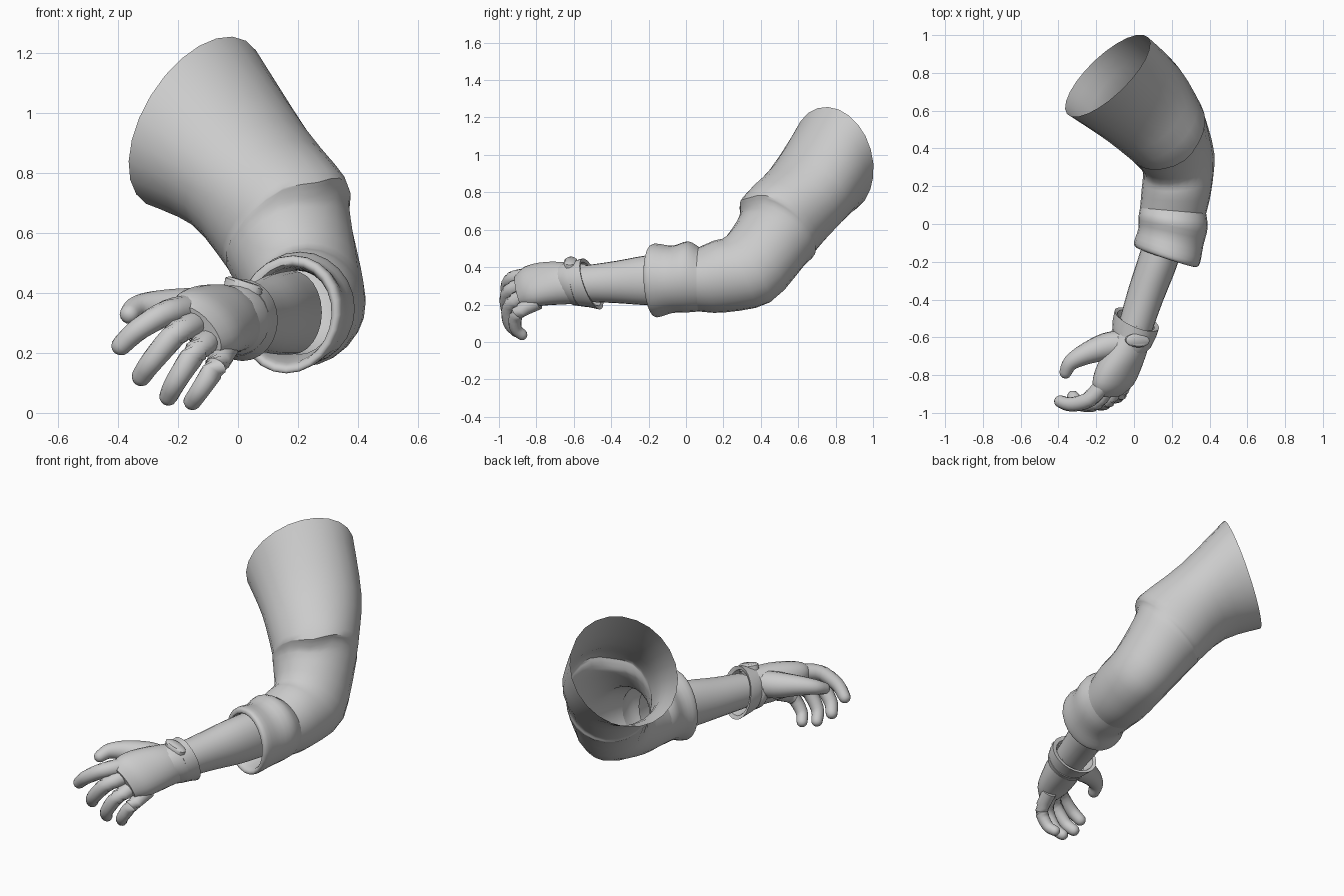
import bpy, bmesh, math
from mathutils import Vector as V

grey = bpy.data.materials.new("cloth grey")
grey.diffuse_color = (0.6, 0.6, 0.6, 1)


def catmull(rows, steps):
    """Smoothly interpolate rows of equal-length number tuples."""
    out, n = [], len(rows)
    for i in range(n - 1):
        a, b, c, d = (rows[max(0, min(n - 1, i + k))] for k in (-1, 0, 1, 2))
        for s in range(steps):
            t = s / steps
            out.append([0.5 * (2 * q + (r - p) * t + (2 * p - 5 * q + 4 * r - w) * t * t
                               + (3 * q - p - 3 * r + w) * t ** 3)
                        for p, q, r, w in zip(a, b, c, d)])
    return out + [list(rows[-1])]


def loft(name, rows, sides=24, steps=3, caps=(False, False), closed=False, angle=45):
    """Skin ellipses; each row is centre xyz, half-axis u xyz, half-axis v xyz."""
    bm = bmesh.new()
    rings = []
    for r in (catmull(rows, steps) if steps > 1 else rows):
        c, u, v = V(r[0:3]), V(r[3:6]), V(r[6:9])
        rings.append([bm.verts.new(c + u * math.cos(a) + v * math.sin(a))
                      for a in (2 * math.pi * k / sides for k in range(sides))])
    pairs = list(zip(rings, rings[1:]))
    if closed:
        pairs.append((rings[-1], rings[0]))
    for p, q in pairs:
        for k in range(sides):
            j = (k + 1) % sides
            bm.faces.new((p[k], p[j], q[j], q[k]))
    for use, ring in zip(caps, (rings[0], rings[-1])):
        if use:
            bm.faces.new(ring)
    bmesh.ops.recalc_face_normals(bm, faces=bm.faces)
    me = bpy.data.meshes.new(name)
    bm.to_mesh(me)
    bm.free()
    ob = bpy.data.objects.new(name, me)
    bpy.context.collection.objects.link(ob)
    me.materials.append(grey)
    bpy.ops.object.select_all(action='DESELECT')
    ob.select_set(True)
    bpy.context.view_layer.objects.active = ob
    bpy.ops.object.shade_smooth_by_angle(angle=math.radians(angle))
    return ob


def digit(name, rows):
    """Round finger along (x, y, z, radius) points with a domed tip."""
    pts = catmull(rows, 4)
    out = []
    for i, p in enumerate(pts):
        t = (V(pts[min(i + 1, len(pts) - 1)][:3]) - V(pts[max(i - 1, 0)][:3])).normalized()
        u = t.cross(V((0.3, 0.6, 0.75))).normalized()
        v = t.cross(u)
        out.append((*p[:3], *(u * p[3]), *(v * p[3])))
    c, r = V(pts[-1][:3]), pts[-1][3]
    for a in (25, 50, 72):
        k = math.radians(a)
        out.append((*(c + t * r * math.sin(k)), *(u * r * math.cos(k)), *(v * r * math.cos(k))))
    return loft(name, out, 14, 1, (True, True), angle=60)


# sleeve: open shoulder end, overlapping fold above the elbow, bent elbow
sleeve = loft("sleeve", [
    (-.14, .785, .97, .225, .175, .13, .01, -.13, .255),
    (.035, .648, .79, .205, .175, .05, .06, -.13, .18),
    (.157, .505, .64, .19, .14, .035, .09, -.15, .175),
    (.165, .49, .60, .19, .13, .025, .08, -.155, .165),
    (.178, .465, .55, .195, .11, .02, .06, -.145, .15),
    (.235, .335, .39, .19, .04, 0, 0, -.115, .178),
    (.225, .18, .35, .185, 0, 0, 0, -.03, .192),
    (.207, .07, .335, .175, -.015, 0, 0, 0, .172)])
# pull the fold down into a point on its front outer side
for vert in sleeve.data.vertices:
    d = (vert.co - V((.26, .33, .76))).length
    if d < .12:
        vert.co += V((.01, -.005, -.03)) * (1 - d / .12)

# rolled cuff with a thick rim turning inward
loft("sleeve_cuff", [
    (.207, .07, .335, .175, -.015, 0, 0, 0, .172),
    (.207, .01, .348, .183, -.03, 0, 0, 0, .19),
    (.195, -.07, .335, .172, -.045, 0, 0, 0, .180),
    (.175, -.15, .33, .175, -.055, 0, .01, -.01, .196),
    (.170, -.175, .325, .160, -.052, 0, .01, -.01, .190),
    (.172, -.165, .325, .140, -.045, 0, .01, -.01, .165),
    (.185, -.08, .33, .135, -.04, 0, 0, 0, .150),
    (.20, .02, .335, .12, -.03, 0, 0, 0, .14)])

# bare forearm
loft("forearm", [
    (.18, -.02, .335, .10, -.03, 0, 0, 0, .14),
    (.125, -.2, .33, .098, -.035, 0, 0, 0, .134),
    (.06, -.38, .32, .092, -.032, 0, 0, 0, .112),
    (.0, -.57, .31, .085, -.028, 0, 0, 0, .095)], caps=(True, True))

# glove palm, from wrist to knuckles
loft("glove_palm", [
    (.005, -.54, .31, -.03, -.01, .105, .095, .02, .02),
    (-.04, -.66, .315, -.065, -.02, .105, .095, -.01, .045),
    (-.08, -.76, .31, -.09, -.02, .102, .08, -.02, .05),
    (-.11, -.84, .295, -.092, -.015, .095, .06, -.03, .045),
    (-.13, -.895, .275, -.065, -.01, .075, .035, -.02, .028)], caps=(True, True))

# flared glove wrist band, a thick closed ring, and a softer second fold
loft("glove_wrist_band", [
    (.015, -.505, .31, .118, -.045, 0, .0, -.045, .137),
    (.002, -.555, .31, .116, -.04, 0, .0, -.04, .125),
    (-.005, -.59, .31, .108, -.035, 0, .0, -.03, .120),
    (-.003, -.58, .31, .085, -.03, 0, .0, -.03, .098),
    (.01, -.51, .31, .098, -.038, 0, .0, -.04, .117)], steps=1, closed=True)
loft("glove_wrist_fold", [
    (0, -.575, .31, .09, -.03, 0, 0, -.02, .10),
    (-.005, -.59, .31, .111, -.03, 0, 0, -.02, .118),
    (-.018, -.62, .312, .109, -.03, 0, 0, -.02, .116),
    (-.028, -.65, .312, .09, -.03, 0, 0, -.02, .10)], steps=1, closed=True)

# oval strap tab on the back of the wrist
loft("strap_tab", [
    (.015, -.615, .405, .062, -.005, -.02, .005, .036, 0),
    (.02, -.617, .432, .062, -.005, -.02, .005, .036, 0),
    (.022, -.618, .440, .05, -.004, -.016, .004, .028, 0)],
    steps=1, caps=(True, True))

# fingers and thumb, curled toward the palm
digit("index_finger", [(-.15, -.83, .35, .047), (-.235, -.927, .335, .043),
                       (-.33, -.955, .28, .038), (-.39, -.94, .225, .033)])
digit("middle_finger", [(-.12, -.83, .31, .047), (-.20, -.943, .27, .043),
                        (-.285, -.952, .175, .038), (-.322, -.915, .122, .033)])
digit("ring_finger", [(-.08, -.82, .26, .045), (-.14, -.935, .205, .041),
                      (-.205, -.945, .108, .036), (-.232, -.905, .055, .031)])
digit("little_finger", [(-.04, -.79, .215, .042), (-.075, -.90, .155, .038),
                        (-.125, -.912, .078, .033), (-.152, -.878, .039, .03)])
digit("thumb", [(-.06, -.635, .335, .075), (-.15, -.65, .345, .073), (-.26, -.69, .355, .056),
                (-.335, -.735, .35, .042), (-.362, -.785, .33, .033)])
